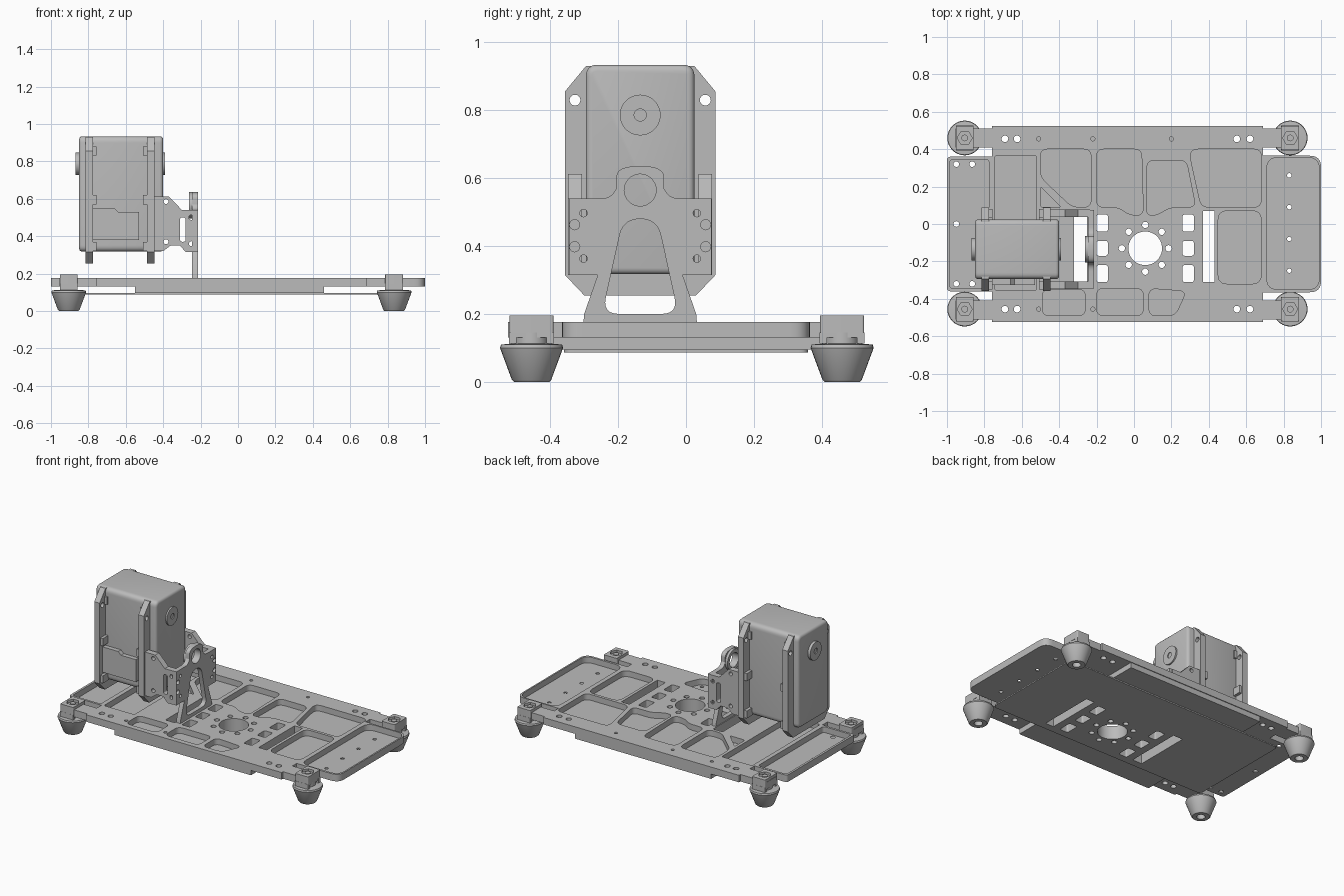
import bpy, bmesh
from math import sin, cos, pi, radians
from mathutils import Vector

if "Cube" in bpy.data.objects:
    bpy.data.objects.remove(bpy.data.objects["Cube"])

grey = bpy.data.materials.new("satin grey")
grey.use_nodes = True
COLOUR = (0.5, 0.5, 0.5, 1)
grey.diffuse_color = COLOUR
grey.node_tree.nodes["Principled BSDF"].inputs["Base Color"].default_value = COLOUR

AXES = {"x": lambda u, v, w: (w, u, v),
        "y": lambda u, v, w: (u, w, v),
        "z": lambda u, v, w: (u, v, w)}


def rounded(points, radius=0.0, steps=6):
    """Round polygon corners; a third value in a point overrides the radius."""
    out = []
    for i, pt in enumerate(points):
        r = pt[2] if len(pt) > 2 else radius
        p = Vector(pt[:2])
        a = Vector(points[i - 1][:2]) - p
        b = Vector(points[(i + 1) % len(points)][:2]) - p
        if r == 0:
            out.append(p)
            continue
        a = p + a.normalized() * min(r, a.length * 0.49)
        b = p + b.normalized() * min(r, b.length * 0.49)
        for k in range(steps + 1):
            t = k / steps
            out.append(a * (1 - t) ** 2 + p * 2 * t * (1 - t) + b * t * t)
    return out


def rect(x0, x1, y0, y1, r=0.0):
    return rounded([(x0, y0), (x1, y0), (x1, y1), (x0, y1)], r)


def circle(x, y, r, n=28):
    return [(x + r * cos(2 * pi * k / n), y + r * sin(2 * pi * k / n)) for k in range(n)]


def mesh_object(name, bm):
    bmesh.ops.recalc_face_normals(bm, faces=bm.faces)
    mesh = bpy.data.meshes.new(name)
    bm.to_mesh(mesh)
    bm.free()
    mesh.materials.append(grey)
    obj = bpy.data.objects.new(name, mesh)
    bpy.context.collection.objects.link(obj)
    return obj


def prisms(name, parts):
    """Extrude each (outline, axis, low, high) into one object."""
    bm = bmesh.new()
    for outline, axis, lo, hi in parts:
        put = AXES[axis]
        ends = [[bm.verts.new(put(p[0], p[1], w)) for p in outline] for w in (lo, hi)]
        n = len(outline)
        bm.faces.new(ends[0])
        bm.faces.new(ends[1])
        for i in range(n):
            j = (i + 1) % n
            bm.faces.new((ends[0][i], ends[0][j], ends[1][j], ends[1][i]))
    return mesh_object(name, bm)


def apply_modifiers(obj):
    graph = bpy.context.evaluated_depsgraph_get()
    obj.data = bpy.data.meshes.new_from_object(obj.evaluated_get(graph))
    obj.modifiers.clear()


def finish(obj, *cut_groups, bevel=0):
    """Apply the optional bevel, then each group of separate cuts, then shade by angle."""
    if bevel:
        mod = obj.modifiers.new("bevel", "BEVEL")
        mod.width, mod.segments, mod.limit_method = bevel, 3, "ANGLE"
        mod.angle_limit = radians(50)
        apply_modifiers(obj)
    for cuts in cut_groups:
        cutter = prisms("cutter", cuts)
        cutter.hide_render = True
        mod = obj.modifiers.new("cuts", "BOOLEAN")
        mod.operation, mod.solver, mod.object = "DIFFERENCE", "EXACT", cutter
        apply_modifiers(obj)
        bpy.data.objects.remove(cutter)
    bpy.ops.object.select_all(action="DESELECT")
    obj.select_set(True)
    bpy.context.view_layer.objects.active = obj
    bpy.ops.object.shade_smooth_by_angle(angle=radians(32))


def lathe(name, profile, x, y, n=32):
    """Closed ring profile of (radius, z) turned about a vertical line."""
    bm = bmesh.new()
    rings = [[bm.verts.new((u, v, z)) for u, v in circle(x, y, r, n)] for r, z in profile]
    for i, ring in enumerate(rings):
        nxt = rings[(i + 1) % len(rings)]
        for k in range(n):
            m = (k + 1) % n
            bm.faces.new((ring[k], ring[m], nxt[m], nxt[k]))
    finish(mesh_object(name, bm))


# Base layers
TOP, MID, LOW, FLOOR = 0.177, 0.13, 0.087, 0.138
half = [(1, .365, .06), (.69, .365), (.69, .41), (.88, .41), (.88, .51), (.69, .51),
        (.69, .525), (-.76, .525), (-.76, .51), (-.955, .51), (-.955, .41), (-.76, .41),
        (-.76, .36), (-1, .36, .02)]
outline = rounded(half + [(p[0], -p[1], *p[2:]) for p in reversed(half)])

# Openings that pass through every layer
CX, CY = .06, -.13
openings = [circle(CX, CY, .09, 40), rect(.37, .43, -.31, .07), rect(-.32, -.25, -.31, .07)]
openings += [circle(CX + .125 * cos(k * pi / 4), CY + .125 * sin(k * pi / 4), .017, 16) for k in range(8)]
for x0, x1 in ((.26, .32), (-.2, -.14)):
    for y0, y1 in ((-.04, .05), (-.17, -.09), (-.31, -.22)):
        openings.append(rect(x0, x1, y0, y1, .012))
through = [(o, "z", 0, .3) for o in openings]

# Lightening pockets
pockets = [
    rect(.71, .99, -.35, .355, .06), rect(.45, .68, -.32, .07, .05),
    rect(-.985, -.775, -.345, .345, .02), rect(-.745, -.52, -.355, .365, .015),
    rounded([(-.5, .4), (-.23, .4), (-.23, .09), (-.33, .09), (-.5, .25)], .04),
    rounded([(-.5, .2), (-.39, .09), (-.5, .09)], .015),
    rounded([(-.2, .4), (.04, .4), (.05, .045), (-.03, .05), (-.08, .09), (-.2, .09)], .04),
    rounded([(.07, .34), (.28, .34), (.33, .09), (.19, .09), (.12, .045), (.065, .05)], .04),
    rounded([(.31, .4), (.68, .4), (.68, .09), (.36, .09), (.3, .36)], .04),
    rect(-.49, -.26, -.49, -.35, .04), rect(-.2, .05, -.49, -.345, .04),
    rounded([(.08, -.345), (.28, -.36), (.22, -.49), (.08, -.49)], .04)]
pocket_cuts = [(p, "z", FLOOR, .25) for p in pockets]

# Screw holes along both edges and in the end trays
screws = []
for s in (1, -1):
    for x, r in ((-.69, .018), (-.625, .018), (.55, .018), (.62, .018), (-.51, .011), (-.22, .011), (.2, .011)):
        screws.append((circle(x, s * .455, r, 16), "z", 0, .3))
for y in (.26, .09, -.08, -.25):
    screws.append((circle(.83, y, .012, 16), "z", 0, .3))
for x, y in ((-.95, .32), (-.865, .32), (-.95, 0), (-.95, -.32), (-.865, -.32)):
    screws.append((circle(x, y, .015, 16), "z", 0, .3))
finish(prisms("top_plate", [(outline, "z", MID, TOP)]), pocket_cuts, through, screws)
finish(prisms("lower_frame", [(rect(-.55, .46, -.52, .52), "z", LOW + .008, MID)]), through)
finish(prisms("bottom_sheet", [(rect(-.82, .8, -.36, .36, .03), "z", LOW, LOW + .008)]), through)

# Feet with clamps and nuts
for side, x in (("right", -.905), ("left", .835)):
    for end, y in (("back", .46), ("front", -.455)):
        tag = f"{end}_{side}"
        lathe(f"{tag}_foot", [(.026, 0), (.052, 0), (.058, .006), (.093, .1), (.09, .11),
                              (.048, .113), (.048, .15), (.026, .15)], x, y)
        finish(prisms(f"{tag}_clamp", [(rect(x - .048, x + .048, y - .065, y + .065, .008), "z", .145, .196)]),
               [(circle(x, y, .04, 6), "z", .18, .3)])
        finish(prisms(f"{tag}_clamp_lugs", [(rect(x - .048, x + .048, y + s * .055 - .011, y + s * .055 + .011), "z", .113, .146)
                                            for s in (-1, 1)]))
        finish(prisms(f"{tag}_nut", [(circle(x, y, .018, 16), "z", .17, .19)]))

# Drive unit housing
YC = -.135
finish(prisms("housing", [(rect(YC - .16, YC + .16, .317, .934, .035), "x", -.85, -.4)]), bevel=.018)
plate = [(.16, .93), (.222, .855), (.222, .315), (.165, .255)]
plate = [(YC + d, z) for d, z in plate] + [(YC - d, z) for d, z in reversed(plate)]
ears = [(circle(YC + s * .192, .83, .016, 18), "x", -1, 0) for s in (-1, 1)]
for name, x in (("outer_flange", -.815), ("inner_flange", -.487)):
    finish(prisms(name, [(plate, "x", x, x + .04)]), ears)
lugs = []
for z in (.32, .57, .83):
    for x in (-.778, -.507):
        for s in (-1, 1):
            a, b = sorted((YC + s * .15, YC + s * (.172 if z > .8 else .215)))
            lugs.append((rect(x, x + .022, z, z + .05), "y", a, b))
finish(prisms("flange_lugs", lugs))
finish(prisms("connector_cover", [(rounded([(-.785, .38), (-.53, .38), (-.53, .53), (-.64, .53), (-.66, .55), (-.785, .55)]),
                                   "y", YC - .19, YC - .15)]))
for name, x0, x1 in (("outer_cap", -.868, -.845), ("inner_cap", -.41, -.39)):
    finish(prisms(name, [(circle(YC, .786, .06, 36), "x", x0, x1)]),
           [(circle(YC, .786, .018, 18), "x", -.95, -.862), (circle(YC, .786, .018, 18), "x", -.396, -.3)])

# Upright bracket joining the drive unit to the base
side = [(.168, .165), (.165, .2), (.125, .315), (.21, .315), (.21, .54), (.09, .54, .03),
        (.07, .57), (.07, .636, .069)]
upright = rounded([(YC + p[0], *p[1:]) for p in side] + [(YC - p[0], *p[1:]) for p in reversed(side)])
holes = [rounded([(YC - .112, .2), (YC + .112, .2), (YC + .05, .48), (YC - .05, .48)], .05),
         circle(YC, .565, .047, 32)]
for s in (-1, 1):
    for d, z, r in ((.193, .463, .015), (.193, .398, .015), (.167, .497, .011), (.167, .363, .011)):
        holes.append(circle(YC + s * d, z, r, 16))
finish(prisms("upright_bracket", [(upright, "x", -.245, -.215)]), [(h, "x", -.4, 0) for h in holes])

# Side cheeks with slots and tabs
cheek = rounded([(-.455, .32), (-.4, .32), (-.36, .35), (-.31, .35), (-.28, .315), (-.235, .315), (-.235, .54),
                 (-.3, .54), (-.37, .612), (-.455, .612)])
slots = [(rect(-.31, -.28, .37, .5, .012), "y", -1, 1)]
slots += [(circle(x, z, .013, 16), "y", -1, 1) for x, z in ((-.385, .585), (-.385, .37), (-.25, .5), (-.25, .36))]
for name, s in (("front_cheek", -1), ("back_cheek", 1)):
    a, b = sorted((YC + s * .172, YC + s * .212))
    finish(prisms(name, [(cheek, "y", a, b)]), slots)
finish(prisms("pivot_ring", [(circle(YC, .565, .07, 36), "x", -.262, -.24)]),
       [(circle(YC, .565, .047, 32), "x", -.4, 0)])
